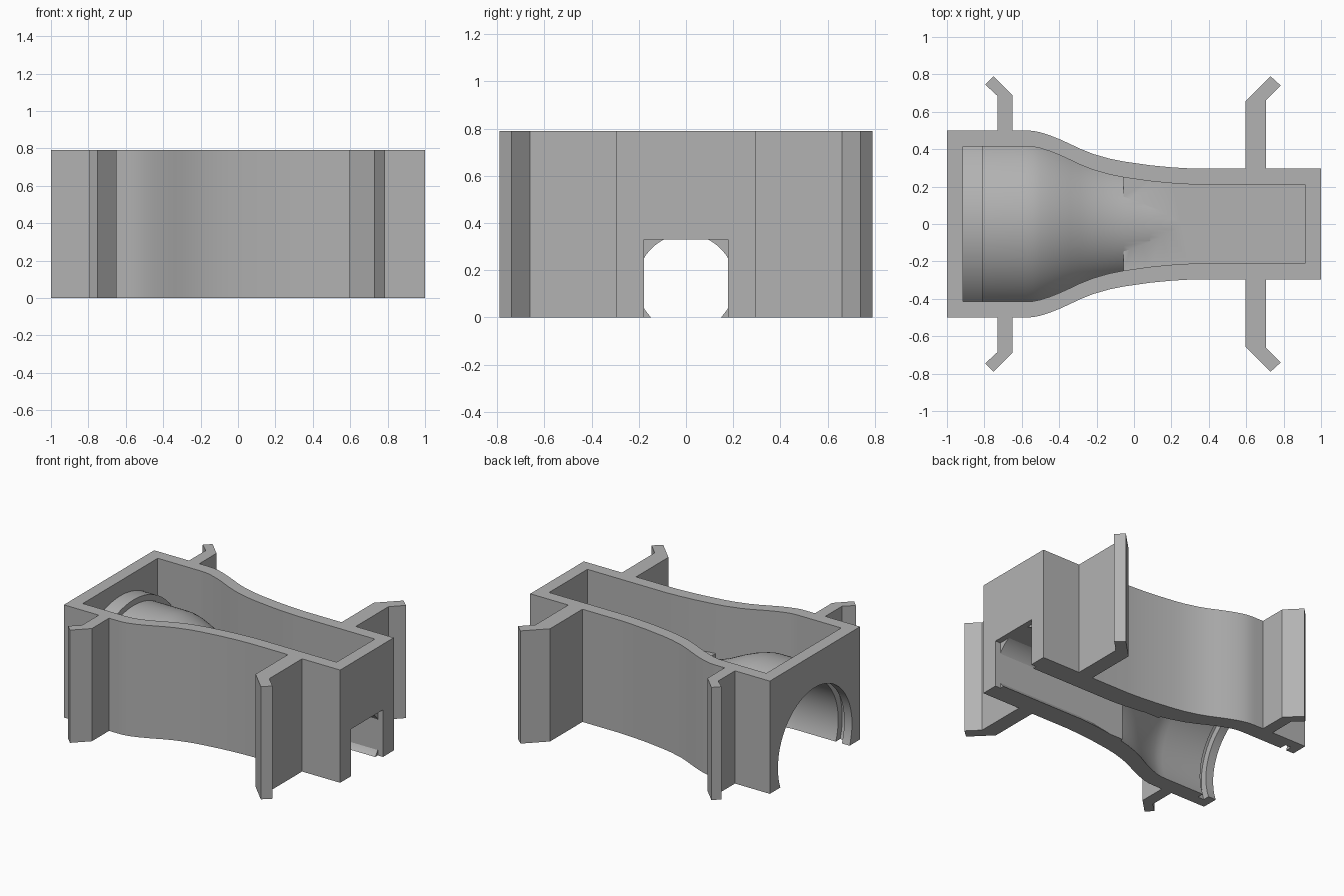
import bpy, bmesh, math
from mathutils import Matrix

if "Cube" in bpy.data.objects:
    bpy.data.objects.remove(bpy.data.objects["Cube"])

HEIGHT, AXIS_Z, WALL = 0.79, 0.145, 0.085
STEP_X = -0.055      # where the round chamber meets the square channel
FLOOR_Z = 0.445

# Flowing half-width of the body, from wide chamber to narrow neck
FLOW = [(-0.58, 0.5), (-0.54, 0.498), (-0.5, 0.49), (-0.45, 0.474), (-0.395, 0.452),
        (-0.34, 0.427), (-0.29, 0.403), (-0.22, 0.375), (-0.13, 0.349),
        (STEP_X, 0.334), (0.085, 0.314), (0.2, 0.303), (0.3, 0.297)]
LEFT_ARM = [(-0.73, 0.5), (-0.73, 0.685), (-0.795, 0.745), (-0.75, 0.79),
            (-0.65, 0.69), (-0.65, 0.5)]
RIGHT_ARM = [(0.595, 0.297), (0.595, 0.655), (0.73, 0.79), (0.785, 0.74),
             (0.705, 0.66), (0.705, 0.297)]


def finish(name, bm):
    bmesh.ops.recalc_face_normals(bm, faces=bm.faces)
    mesh = bpy.data.meshes.new(name)
    bm.to_mesh(mesh)
    bm.free()
    obj = bpy.data.objects.new(name, mesh)
    bpy.context.collection.objects.link(obj)
    return obj


def prism(name, half, z0, z1):
    """Extrude a half outline, mirrored across y, from z0 to z1."""
    outline = half + [(x, -y) for x, y in reversed(half)]
    bm = bmesh.new()
    face = bm.faces.new([bm.verts.new((x, y, z0)) for x, y in outline])
    up = bmesh.ops.extrude_face_region(bm, geom=[face])["geom"]
    bmesh.ops.translate(bm, vec=(0, 0, z1 - z0),
                        verts=[v for v in up if isinstance(v, bmesh.types.BMVert)])
    return finish(name, bm)


def block(name, x0, x1, half_width, z0, z1):
    return prism(name, [(x0, half_width), (x1, half_width)], z0, z1)


def lathe(name, profile, steps=96):
    """Closed solid of revolution around the long axis."""
    bm = bmesh.new()
    rings = []
    for x, r in profile:
        angles = [2 * math.pi * (i + 0.5) / steps for i in range(steps)]
        rings.append([bm.verts.new((x, r * math.cos(a), AXIS_Z + r * math.sin(a)))
                      for a in angles])
    for a, b in zip(rings, rings[1:]):
        for i in range(steps):
            j = (i + 1) % steps
            bm.faces.new((a[i], a[j], b[j], b[i]))
    bm.faces.new(rings[0])
    bm.faces.new(rings[-1])
    return finish(name, bm)


def combine(target, tool, operation):
    mod = target.modifiers.new("cut", 'BOOLEAN')
    mod.operation, mod.solver, mod.object = operation, 'EXACT', tool
    bpy.context.view_layer.objects.active = target
    bpy.ops.object.modifier_apply(modifier=mod.name)
    bpy.data.objects.remove(tool)


def shrink(points, amount):
    return [(x, r - amount) for x, r in points]


# Outer walls with the four bent arms
body = prism("holder_body", [(-1, 0.5)] + LEFT_ARM + FLOW + RIGHT_ARM + [(1, 0.297)],
             0, HEIGHT)

# Open top tray, stopped by the chamber shell and the neck floor
tray = prism("tray_cutter", [(-0.913, 0.415)] + shrink(FLOW, WALL) + [(0.913, 0.212)],
             AXIS_Z, 1)
shell = lathe("shell", [(-1.1, 0.54), (-0.81, 0.54), (-0.81, 0.5)] + FLOW + [(1.1, 0.297)])
combine(tray, shell, 'DIFFERENCE')
combine(tray, block("neck_floor", STEP_X, 1.2, 0.6, -0.2, FLOOR_Z), 'DIFFERENCE')
combine(body, tray, 'DIFFERENCE')

# Round chamber with a retaining groove near its mouth
bore = shrink(FLOW, 0.09)
wide = [p for p in bore if p[0] <= STEP_X]
chamber = lathe("chamber_cutter", [(-1.1, 0.41), (-0.94, 0.41), (-0.94, 0.455),
                                   (-0.893, 0.455), (-0.893, 0.41)] + wide)
combine(body, chamber, 'DIFFERENCE')

# Square channel, its corners rounded off by the neck bore
narrow = [p for p in bore if p[0] >= STEP_X]
start = (STEP_X - 0.02, narrow[0][1])
channel = lathe("channel_cutter", [start] + narrow + [(0.96, 0.207), (0.96, 0.45), (1.2, 0.45)])
combine(channel, block("channel_box", -0.3, 1.1, 0.177, -0.3, 0.33), 'INTERSECT')
combine(body, channel, 'DIFFERENCE')

# Single plain finish
grey = bpy.data.materials.new("plain_grey")
grey.use_nodes = True
colour = (0.45, 0.45, 0.45, 1)
grey.diffuse_color = colour
grey.node_tree.nodes["Principled BSDF"].inputs["Base Color"].default_value = colour
body.data.materials.clear()
body.data.materials.append(grey)

bpy.ops.object.select_all(action='DESELECT')
body.select_set(True)
bpy.context.view_layer.objects.active = body
bpy.ops.object.shade_smooth_by_angle(angle=math.radians(25))
